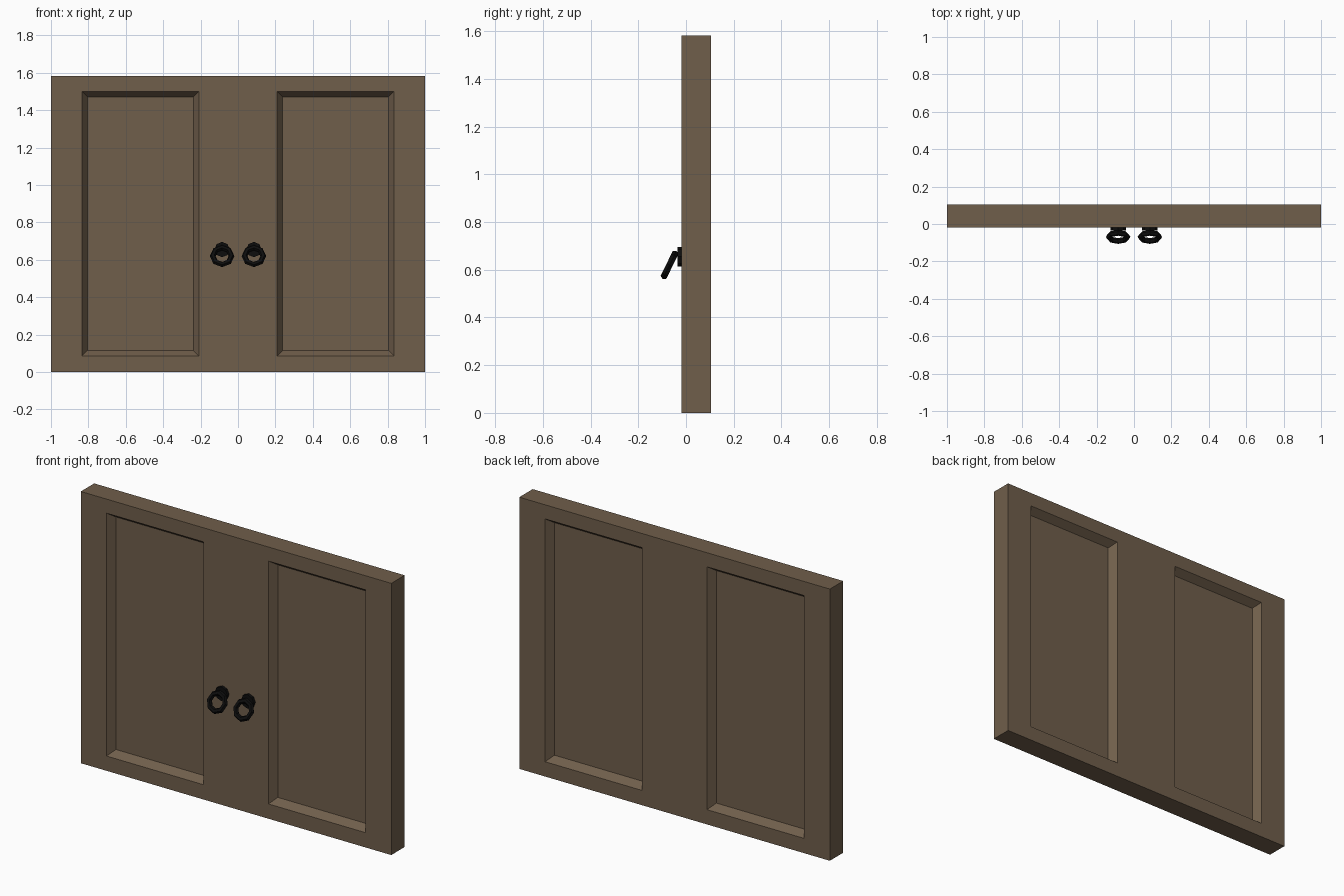
import bpy, bmesh, math
from mathutils import Matrix

cube = bpy.data.objects.get("Cube")
if cube:
    bpy.data.objects.remove(cube, do_unlink=True)


def make_material(name, rgb, roughness):
    mat = bpy.data.materials.new(name)
    mat.use_nodes = True
    mat.diffuse_color = (*rgb, 1)
    shader = mat.node_tree.nodes["Principled BSDF"]
    shader.inputs["Base Color"].default_value = (*rgb, 1)
    shader.inputs["Roughness"].default_value = roughness
    return mat


def make_object(name, bm, mat):
    bmesh.ops.recalc_face_normals(bm, faces=bm.faces)
    mesh = bpy.data.meshes.new(name)
    bm.to_mesh(mesh)
    bm.free()
    mesh.materials.append(mat)
    obj = bpy.data.objects.new(name, mesh)
    bpy.context.collection.objects.link(obj)
    return obj


wood = make_material("brown wood", (0.16, 0.112, 0.07), 0.8)
iron = make_material("black iron", (0.004, 0.004, 0.004), 0.6)

FRONT, BACK = -0.018, 0.105
BEVEL = 0.0425

# Door slab: a gridded front, extruded back, with sunken panels on both sides
xs = [-1, -0.834, -0.209, 0.209, 0.834, 1]
zs = [0, 0.086, 1.5, 1.582]
bm = bmesh.new()
grid = [[bm.verts.new((x, FRONT, z)) for z in zs] for x in xs]
for i in range(len(xs) - 1):
    for j in range(len(zs) - 1):
        bm.faces.new((grid[i][j], grid[i + 1][j],
                      grid[i + 1][j + 1], grid[i][j + 1]))
solid = bmesh.ops.extrude_face_region(bm, geom=bm.faces[:], use_keep_orig=True)
moved = [g for g in solid["geom"] if isinstance(g, bmesh.types.BMVert)]
bmesh.ops.translate(bm, verts=moved, vec=(0, BACK - FRONT, 0))
bmesh.ops.recalc_face_normals(bm, faces=bm.faces)
bm.normal_update()
panels = [f for f in bm.faces
          if abs(f.normal.y) > 0.9 and f.calc_area() > 0.8
          and 0.3 < abs(f.calc_center_median().x) < 0.7]
bmesh.ops.inset_individual(bm, faces=panels, thickness=BEVEL, depth=-BEVEL)
make_object("door_slab", bm, wood)


def ring(name, x, major, minor, sides, tube_sides):
    """Low-poly ring, tilted so that its lower edge hangs away from the door."""
    bm = bmesh.new()
    loops = []
    for i in range(sides):
        a = math.tau * i / sides
        loop = []
        for j in range(tube_sides):
            b = math.tau * j / tube_sides
            r = major + minor * math.cos(b)
            loop.append(bm.verts.new((r * math.cos(a), minor * math.sin(b),
                                      r * math.sin(a))))
        loops.append(loop)
    for i in range(sides):
        for j in range(tube_sides):
            p, q = loops[i], loops[(i + 1) % sides]
            k = (j + 1) % tube_sides
            bm.faces.new((p[j], q[j], q[k], p[k]))
    bm.transform(Matrix.Translation((x, -0.069, 0.62))
                 @ Matrix.Rotation(math.radians(-26), 4, "X"))
    return make_object(name, bm, iron)


# Ring handles with their mounting plates
for side, x in (("left", 0.085), ("right", -0.085)):
    ring(side + "_handle_ring", x, 0.05, 0.0155, 8, 6)
    bm = bmesh.new()
    bmesh.ops.create_cone(bm, cap_ends=True, segments=8, radius1=0.041,
                          radius2=0.041, depth=0.02)
    bm.transform(Matrix.Translation((x, FRONT - 0.007, 0.655))
                 @ Matrix.Rotation(math.radians(90), 4, "X"))
    make_object(side + "_handle_plate", bm, iron)
